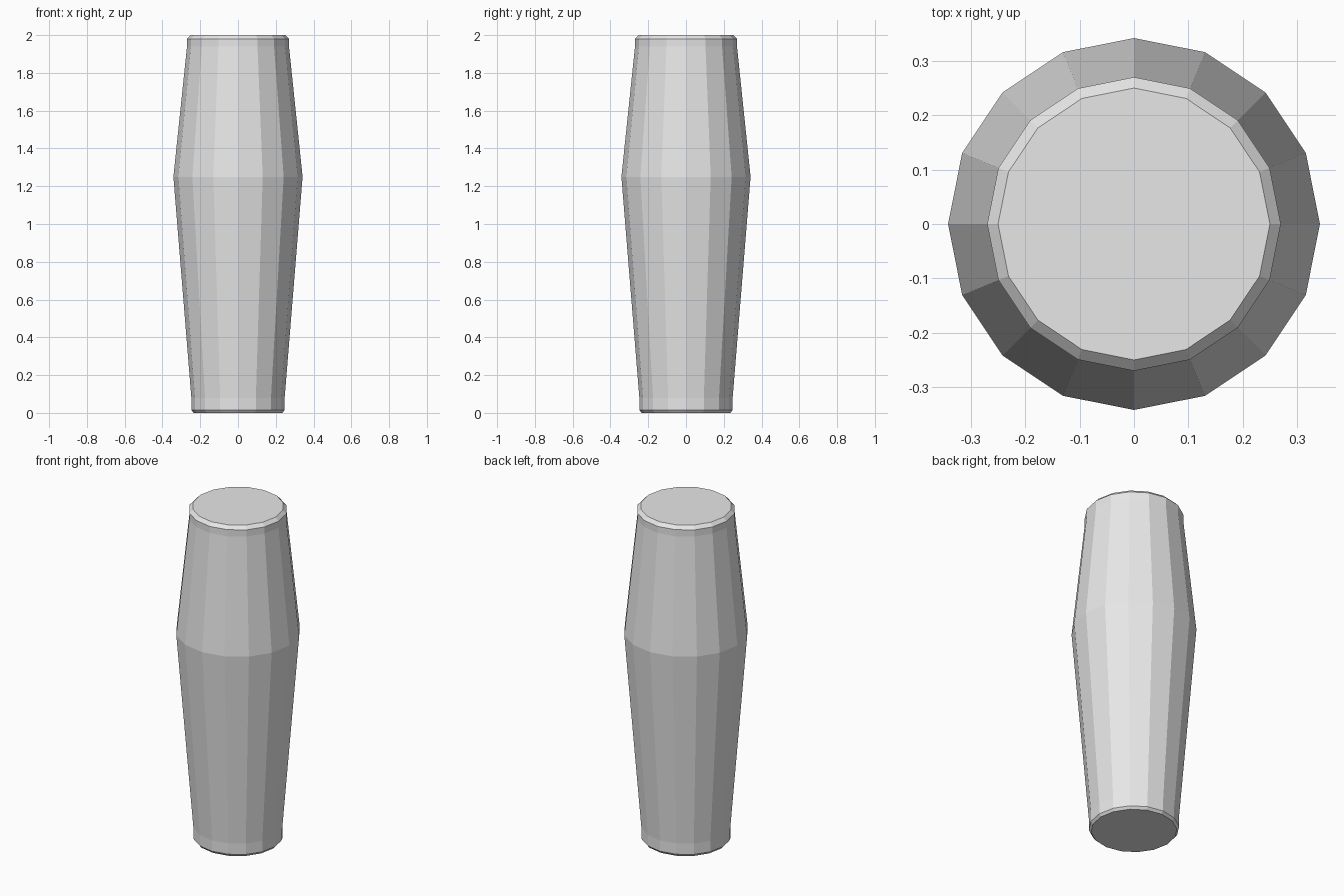
import bpy
import bmesh
from math import cos, sin, tau

SIDES = 16
# radius, height from bottom to top
PROFILE = [(0.235, 0.0), (0.247, 0.015), (0.247, 0.08), (0.342, 1.25),
           (0.27, 1.94), (0.27, 1.98), (0.25, 2.0)]

cube = bpy.data.objects.get("Cube")
if cube:
    bpy.data.objects.remove(cube, do_unlink=True)


def make_material(name, colour):
    mat = bpy.data.materials.new(name)
    mat.use_nodes = True
    mat.diffuse_color = colour
    mat.node_tree.nodes["Principled BSDF"].inputs["Base Color"].default_value = colour
    return mat


def lathe(name, profile, sides, mat):
    bm = bmesh.new()
    rings = [[bm.verts.new((r * cos(tau * i / sides), r * sin(tau * i / sides), z))
              for i in range(sides)] for r, z in profile]
    # side walls
    for low, high in zip(rings, rings[1:]):
        for i in range(sides):
            j = (i + 1) % sides
            bm.faces.new((low[i], low[j], high[j], high[i]))
    # end caps
    bm.faces.new(rings[0][::-1])
    bm.faces.new(rings[-1])
    mesh = bpy.data.meshes.new(name)
    bm.to_mesh(mesh)
    bm.free()
    mesh.materials.append(mat)
    obj = bpy.data.objects.new(name, mesh)
    bpy.context.collection.objects.link(obj)
    return obj


# Flat-shaded tapered body with bevelled rims
grey = make_material("light_grey", (0.8, 0.8, 0.8, 1.0))
lathe("tapered_body", PROFILE, SIDES, grey)
